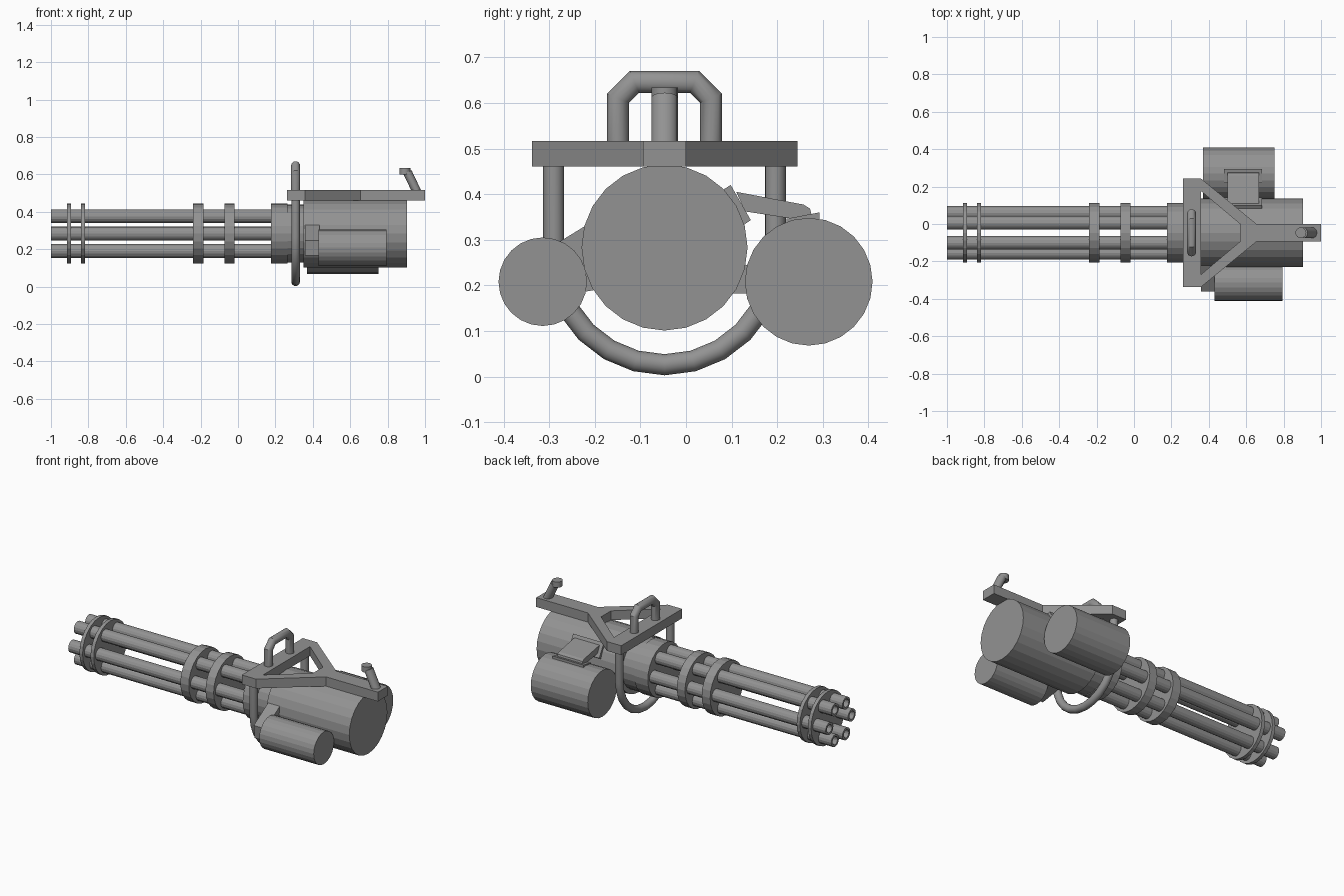
import bpy, bmesh
from math import cos, sin, pi
from mathutils import Vector

if "Cube" in bpy.data.objects:
    bpy.data.objects.remove(bpy.data.objects["Cube"])

AY, AZ = -0.047, 0.283          # main axis of the gun
gunmetal = bpy.data.materials.new("dark_grey")
gunmetal.diffuse_color = (0.29, 0.29, 0.29, 1)
gunmetal.use_nodes = True
gunmetal.node_tree.nodes["Principled BSDF"].inputs["Base Color"].default_value = gunmetal.diffuse_color


def finish(name, bm, smooth=False):
    bmesh.ops.recalc_face_normals(bm, faces=bm.faces)
    me = bpy.data.meshes.new(name)
    bm.to_mesh(me)
    bm.free()
    me.materials.append(gunmetal)
    ob = bpy.data.objects.new(name, me)
    bpy.context.collection.objects.link(ob)
    if smooth:
        bpy.ops.object.select_all(action='DESELECT')
        ob.select_set(True)
        bpy.context.view_layer.objects.active = ob
        bpy.ops.object.shade_smooth_by_angle()
    return ob


def skin(bm, rings):
    """Bridge successive rings of vertices and cap both ends."""
    n = len(rings[0])
    for a, b in zip(rings, rings[1:]):
        for i in range(n):
            j = (i + 1) % n
            bm.faces.new((a[i], a[j], b[j], b[i]))
    bm.faces.new(rings[0])
    bm.faces.new(rings[-1])


def lathe_x(name, profile, y, z, n=24):
    """Revolve (x, radius) points around an x-parallel axis."""
    bm = bmesh.new()
    skin(bm, [[bm.verts.new((x, y + r * sin(2 * pi * i / n), z + r * cos(2 * pi * i / n)))
               for i in range(n)] for x, r in profile])
    return finish(name, bm)


def slab_x(name, yz, x0, x1):
    """Prism along x from a y-z outline."""
    bm = bmesh.new()
    skin(bm, [[bm.verts.new((x, y, z)) for y, z in yz] for x in (x0, x1)])
    return finish(name, bm)


def tube(name, path, normal, r, depth=None, n=16):
    """Sweep a round section along a planar path with mitred corners."""
    path, normal = [Vector(p) for p in path], Vector(normal)
    bm = bmesh.new()
    rings = []
    for k, p in enumerate(path):
        d0 = (p - path[k - 1]).normalized() if k else (path[1] - p).normalized()
        d1 = (path[k + 1] - p).normalized() if k < len(path) - 1 else d0
        t = (d0 + d1).normalized()
        side = normal.cross(t) / t.dot(d0)
        rings.append([bm.verts.new(p + side * r * cos(2 * pi * i / n)
                                   + normal * (depth or r) * sin(2 * pi * i / n)) for i in range(n)])
    skin(bm, rings)
    return finish(name, bm, True)


# Six hollow barrels in a hexagon
for i in range(6):
    a = i * pi / 3
    lathe_x(f"barrel_{i + 1}", [(-0.8, 0.024), (-1, 0.024), (-1, 0.037), (0.2, 0.037)],
            AY + 0.107 * cos(a), AZ + 0.107 * sin(a), 16)

# Clamp discs, hub, neck and main body
for i, (x0, x1) in enumerate([(-0.914, -0.893), (-0.84, -0.818), (-0.24, -0.184), (-0.072, -0.018)]):
    lathe_x(f"barrel_clamp_{i + 1}", [(x0, 0.16), (x1, 0.16)], AY, AZ)
lathe_x("barrel_hub", [(0.176, 0.16), (0.265, 0.16)], AY, AZ)
lathe_x("neck", [(0.26, 0.155), (0.36, 0.155)], AY, AZ)
lathe_x("main_body", [(0.35, 0.182), (0.903, 0.182)], AY, AZ)

# Motor on one side, ammunition drum on the other
lathe_x("side_motor", [(0.43, 0.097), (0.793, 0.097)], -0.314, 0.208)
lathe_x("ammo_drum", [(0.37, 0.14), (0.75, 0.14)], 0.269, 0.208)
slab_x("motor_mount", [(-0.35, 0.165), (-0.36, 0.245), (-0.21, 0.337), (-0.15, 0.3),
                       (-0.15, 0.2), (-0.21, 0.188)], 0.357, 0.435)
slab_x("drum_mount", [(0.07, 0.182), (0.16, 0.182), (0.16, 0.245), (0.07, 0.245)], 0.45, 0.68)

# Feed chute and its two pads
slab_x("body_feed_pad", [(0.082, 0.41), (0.098, 0.42), (0.142, 0.343), (0.126, 0.332)], 0.48, 0.685)
slab_x("drum_feed_pad", [(0.22, 0.33), (0.22, 0.346), (0.293, 0.36), (0.293, 0.335)], 0.48, 0.685)
slab_x("feed_chute", [(0.11, 0.405), (0.258, 0.377), (0.272, 0.368), (0.276, 0.352),
                      (0.24, 0.345), (0.13, 0.362)], 0.5, 0.668)

# Top frame: crossbar, two diagonal arms, tail bar
Z0, H = 0.46, 0.056
bm = bmesh.new()
for s in (1, -1):
    for quad in [[(0.262, 0), (0.262, 0.291), (0.357, 0.291), (0.357, 0.224), (0.357, 0)],
                 [(0.357, 0.224), (0.357, 0.291), (0.655, 0.047), (0.567, 0.047)],
                 [(0.567, 0), (0.567, 0.047), (0.655, 0.047), (1.0, 0.047), (1.0, 0)]]:
        bm.faces.new([bm.verts.new((x, AY + s * y, Z0)) for x, y in quad])
bmesh.ops.remove_doubles(bm, verts=bm.verts, dist=1e-5)
bmesh.ops.recalc_face_normals(bm, faces=bm.faces)
r = bmesh.ops.extrude_face_region(bm, geom=bm.faces[:], use_keep_orig=True)
bmesh.ops.translate(bm, vec=(0, 0, H), verts=[v for v in r['geom'] if isinstance(v, bmesh.types.BMVert)])
finish("top_frame", bm)

# U-shaped hoop under the gun
HX = 0.308
arc = [(HX, AY - 0.243 * cos(pi * i / 12), 0.269 - 0.243 * sin(pi * i / 12)) for i in range(13)]
tube("support_hoop", [(HX, AY - 0.243, 0.47)] + arc + [(HX, AY + 0.243, 0.47)], (1, 0, 0), 0.023)

# Carry handle on top
tube("carry_handle", [(HX, AY + y, z) for y, z in
                      [(-0.102, 0.51), (-0.102, 0.61), (-0.066, 0.646),
                       (0.066, 0.646), (0.102, 0.61), (0.102, 0.51)]], (1, 0, 0), 0.024)

# Slanted rear grip with a round button head
tube("rear_grip", [(0.957, AY, 0.505), (0.906, AY, 0.612)], (0, 1, 0), 0.024, 0.029)
tube("grip_head", [(0.892, AY, 0.6), (0.892, AY, 0.634)], (0, 1, 0), 0.029)
